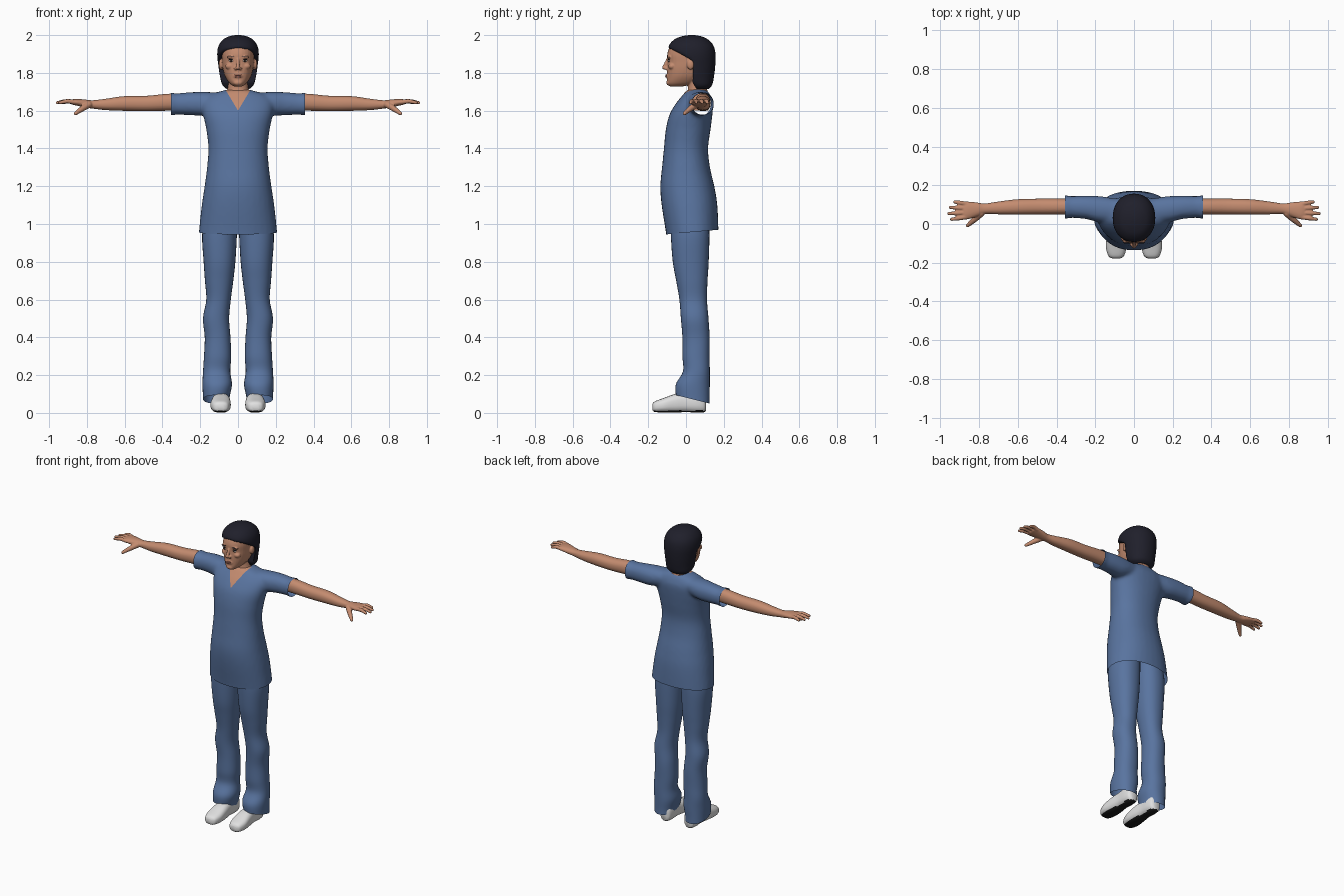
import bpy, bmesh, math
from mathutils import Vector, Matrix

cube = bpy.data.objects.get("Cube")
if cube:
    bpy.data.objects.remove(cube)


def material(name, r, g, b):
    m = bpy.data.materials.new(name)
    m.use_nodes = True
    m.diffuse_color = (r, g, b, 1)
    bsdf = m.node_tree.nodes["Principled BSDF"]
    bsdf.inputs["Base Color"].default_value = (r, g, b, 1)
    bsdf.inputs["Roughness"].default_value = 0.8
    return m


SCRUBS = material("scrub blue", .1, .175, .35)
SKIN = material("skin", .55, .26, .16)
HAIR = material("dark hair", .014, .014, .024)
SHOE = material("shoe white", .75, .75, .75)
SOLE = material("sole black", .01, .01, .01)
EYE = material("eye white", .6, .55, .5)
IRIS = material("iris brown", .03, .015, .01)
LIPS = material("lip pink", .42, .16, .12)


def spline(rows, steps=5):
    """Smooth curve through rows of numbers."""
    out = []
    for i in range(len(rows) - 1):
        p0, p1, p2, p3 = (rows[min(max(i + k, 0), len(rows) - 1)] for k in (-1, 0, 1, 2))
        for s in range(steps):
            t = s / steps
            out.append([b + .5 * t * (c - a + t * (2*a - 5*b + 4*c - d + t * (3*(b - c) + d - a)))
                        for a, b, c, d in zip(p0, p1, p2, p3)])
    return out + [list(rows[-1])]


def loft(bm, rows, axis, power=2.2, sides=32):
    """Rows: position on axis, then centre and radius on each cross axis."""
    rings = []
    for t, ca, ra, cb, rb in spline(rows):
        ring = []
        for k in range(sides):
            c, s = math.cos(math.tau * k / sides), math.sin(math.tau * k / sides)
            a = ca + ra * math.copysign(abs(c) ** (2 / power), c)
            b = cb + rb * math.copysign(abs(s) ** (2 / power), s)
            ring.append(bm.verts.new({"x": (t, a, b), "y": (a, t, b), "z": (a, b, t)}[axis]))
        rings.append(ring)
    for lo, hi in zip(rings, rings[1:]):
        for k in range(sides):
            n = (k + 1) % sides
            bm.faces.new((lo[k], lo[n], hi[n], hi[k]))
    bm.faces.new(rings[0])
    bm.faces.new(rings[-1])


def blob(bm, centre, radii):
    m = Matrix.Translation(centre) @ Matrix.Diagonal((*radii, 1))
    bmesh.ops.create_uvsphere(bm, u_segments=16, v_segments=10, radius=1, matrix=m)


def chain(bm, rows):
    """Row of overlapping balls: x, y, z, radius."""
    for x, y, z, r in spline(rows, 8):
        blob(bm, (x, y, z), (r, r, r))


def fuse(bm, voxel, smooth):
    """Merge overlapping volumes into one smooth skin."""
    me = bpy.data.meshes.new("temp")
    bmesh.ops.recalc_face_normals(bm, faces=bm.faces)
    bm.to_mesh(me)
    ob = bpy.data.objects.new("temp", me)
    bpy.context.collection.objects.link(ob)
    mod = ob.modifiers.new("remesh", "REMESH")
    mod.mode, mod.voxel_size = "VOXEL", voxel
    mod = ob.modifiers.new("smooth", "SMOOTH")
    mod.factor, mod.iterations = .5, smooth
    dg = bpy.context.evaluated_depsgraph_get()
    done = bpy.data.meshes.new_from_object(ob.evaluated_get(dg))
    bm.clear()
    bm.from_mesh(done)
    bpy.data.objects.remove(ob)
    bpy.data.meshes.remove(me)
    bpy.data.meshes.remove(done)


def cut(bm, co, no, clear=False):
    bmesh.ops.bisect_plane(bm, geom=bm.verts[:] + bm.edges[:] + bm.faces[:],
                           plane_co=co, plane_no=no, clear_inner=clear)


def finish(name, bm, mats, rule=None, side=1):
    bmesh.ops.scale(bm, vec=(side, 1, 1), verts=bm.verts)
    bmesh.ops.recalc_face_normals(bm, faces=bm.faces)
    for f in bm.faces:
        f.smooth = True
        f.material_index = int(rule(f)) if rule else 0
    me = bpy.data.meshes.new(name)
    bm.to_mesh(me)
    bm.free()
    for m in mats:
        me.materials.append(m)
    ob = bpy.data.objects.new(name, me)
    bpy.context.collection.objects.link(ob)
    return ob


def span(z, front, back, w):
    """Body ring from its front, back and half width."""
    return (z, 0, w, (front + back) / 2, (back - front) / 2)


# Tunic with sleeves, open hem and cuffs, and a V neck
bm = bmesh.new()
loft(bm, [span(*r) for r in (
    (.90, -.10, .172, .21), (.96, -.107, .172, .207), (1.1, -.129, .166, .192),
    (1.2, -.136, .15, .177), (1.3, -.127, .127, .164), (1.4, -.117, .117, .157),
    (1.5, -.107, .13, .168), (1.58, -.087, .14, .185), (1.64, -.052, .143, .19),
    (1.68, -.02, .13, .16), (1.703, .0, .115, .09), (1.712, .02, .1, .06))], "z")
for s in (1, -1):
    loft(bm, [(s * x, *r) for x, *r in (
        (.06, .065, .06, 1.65, .045), (.17, .075, .068, 1.637, .062),
        (.25, .086, .06, 1.637, .061), (.33, .088, .056, 1.635, .056),
        (.345, .088, .06, 1.635, .06), (.4, .088, .06, 1.635, .059))], "x")
fuse(bm, .01, 8)
cut(bm, (0, .03, .957), (0, -.09, 1), True)
for s in (1, -1):
    cut(bm, (s * .356, 0, 0), (-s, 0, 0), True)
    cut(bm, (0, 0, 1.6), (s * -1.67, 0, 1))
cut(bm, (0, .05, 0), (0, 1, 0))


def in_neckline(f):
    c = f.calc_center_median()
    return c.y < .05 and c.z > 1.6 + 1.67 * abs(c.x)


finish("tunic", bm, [SCRUBS, SKIN], in_neckline)

for s, label in ((1, "left"), (-1, "right")):
    # Trouser leg with a slanted open hem
    bm = bmesh.new()
    loft(bm, [(.02, .115, .068, .04, .085), (.08, .115, .07, .036, .088),
              (.15, .11, .078, .036, .09), (.22, .113, .072, .055, .071),
              (.3, .108, .072, .053, .072), (.4, .108, .068, .053, .072),
              (.5, .116, .069, .046, .073), (.6, .103, .065, .038, .073),
              (.7, .1, .075, .031, .083), (.8, .098, .084, .025, .095),
              (.94, .098, .092, .022, .102), (1.05, .09, .085, .02, .1)], "z")
    cut(bm, (0, .035, .072), (0, .25, 1), True)
    finish(label + "_trouser_leg", bm, [SCRUBS], side=s)

    # Shoe with a dark underside
    bm = bmesh.new()
    loft(bm, [(-.178, .092, .02, .03, .016), (-.165, .092, .04, .033, .028),
              (-.12, .092, .053, .04, .038), (-.06, .09, .05, .05, .049),
              (.0, .09, .043, .056, .052), (.06, .09, .043, .058, .057),
              (.095, .09, .036, .056, .053), (.107, .09, .02, .052, .04)], "y", 2.6)
    for v in bm.verts:
        v.co.z = max(v.co.z, 0 if abs(v.co.y - .005) > .02 else .006)
    finish(label + "_shoe", bm, [SHOE, SOLE],
           lambda f: f.normal.z < -.6 and f.calc_center_median().z < .012, s)

    # Bare arm and hand
    bm = bmesh.new()
    loft(bm, [(.22, .09, .04, 1.645, .043), (.36, .09, .041, 1.645, .045),
              (.48, .09, .041, 1.638, .041), (.6, .088, .04, 1.638, .039),
              (.7, .083, .033, 1.633, .03), (.77, .079, .027, 1.633, .022),
              (.81, .075, .036, 1.638, .021), (.86, .07, .046, 1.645, .017),
              (.885, .069, .042, 1.646, .012)], "x")
    for y, tip_x, tip_y in ((.104, .926, .114), (.081, .95, .086),
                            (.058, .957, .054), (.036, .943, .024)):
        mid = ((.865 + tip_x) / 2, (y + tip_y) / 2, 1.65, .0115)
        chain(bm, [(.865, y, 1.645, .012), mid, (tip_x, tip_y, 1.642, .0085)])
    chain(bm, [(.79, .055, 1.632, .018), (.825, .022, 1.61, .015), (.86, -.008, 1.585, .01)])
    fuse(bm, .004, 3)
    finish(label + "_arm", bm, [SKIN], side=s)

# Head with neck, nose, brow, cheeks, chin and ears
bm = bmesh.new()
loft(bm, [span(*r) for r in (
    (1.728, -.085, -.02, .02), (1.745, -.1, .05, .045), (1.78, -.1, .1, .068),
    (1.82, -.1, .13, .08), (1.86, -.098, .142, .085), (1.9, -.099, .142, .087),
    (1.94, -.083, .13, .083), (1.97, -.045, .105, .06), (1.985, 0, .07, .03))], "z", 2.3)
loft(bm, [span(*r) for r in ((1.6, .0, .12, .07), (1.68, .0, .12, .068),
                             (1.715, .01, .112, .055), (1.8, .01, .11, .055))], "z")
chain(bm, [(0, -.097, 1.872, .008), (0, -.109, 1.845, .009), (0, -.116, 1.828, .011)])
blob(bm, (0, -.088, 1.748), (.026, .017, .016))
blob(bm, (0, -.094, 1.783), (.027, .012, .016))
for s in (1, -1):
    blob(bm, (s * .012, -.105, 1.823), (.009, .011, .008))
    blob(bm, (s * .036, -.088, 1.884), (.024, .012, .008))
    blob(bm, (s * .043, -.074, 1.835), (.025, .02, .018))
    blob(bm, (s * .09, .024, 1.845), (.012, .02, .028))
fuse(bm, .004, 3)
head = finish("head", bm, [SKIN])

# Hair: a full cap pushed back behind the hairline
HAIRLINE = ((1.71, .06), (1.75, .035), (1.86, .04), (1.885, .0), (1.912, -.05), (1.935, -.1), (2.1, -.1))


def hairline(z):
    for (z0, y0), (z1, y1) in zip(HAIRLINE, HAIRLINE[1:]):
        if z <= z1:
            return y0 + (y1 - y0) * (z - z0) / (z1 - z0)


bm = bmesh.new()
loft(bm, [span(*r) for r in (
    (1.715, .03, .12, .06), (1.735, .0, .138, .082), (1.78, -.06, .148, .095),
    (1.84, -.08, .155, .104), (1.9, -.093, .156, .11), (1.945, -.09, .145, .102),
    (1.978, -.06, .115, .077), (1.994, -.02, .078, .045), (2, .015, .045, .015))], "z", 2.15, 48)
for v in bm.verts:
    v.co.y = max(v.co.y, hairline(v.co.z))
finish("hair", bm, [HAIR])

# Face details resting on the skin
bpy.context.view_layer.update()


def detail(name, x, z, radii, mat, lift=0):
    hit, spot, *_ = head.ray_cast(Vector((x, -1, z)), Vector((0, 1, 0)))
    bm = bmesh.new()
    blob(bm, (x, spot.y - lift, z), radii)
    finish(name, bm, [mat])


for s, label in ((1, "left"), (-1, "right")):
    detail(label + "_eye", s * .036, 1.864, (.014, .005, .006), EYE)
    detail(label + "_iris", s * .036, 1.864, (.006, .003, .0055), IRIS, .0035)
    detail(label + "_lash", s * .036, 1.871, (.016, .005, .002), HAIR)
    detail(label + "_eyebrow", s * .038, 1.888, (.018, .004, .0025), HAIR)
detail("upper_lip", 0, 1.788, (.022, .004, .004), LIPS)
detail("lower_lip", 0, 1.78, (.019, .005, .005), LIPS)
